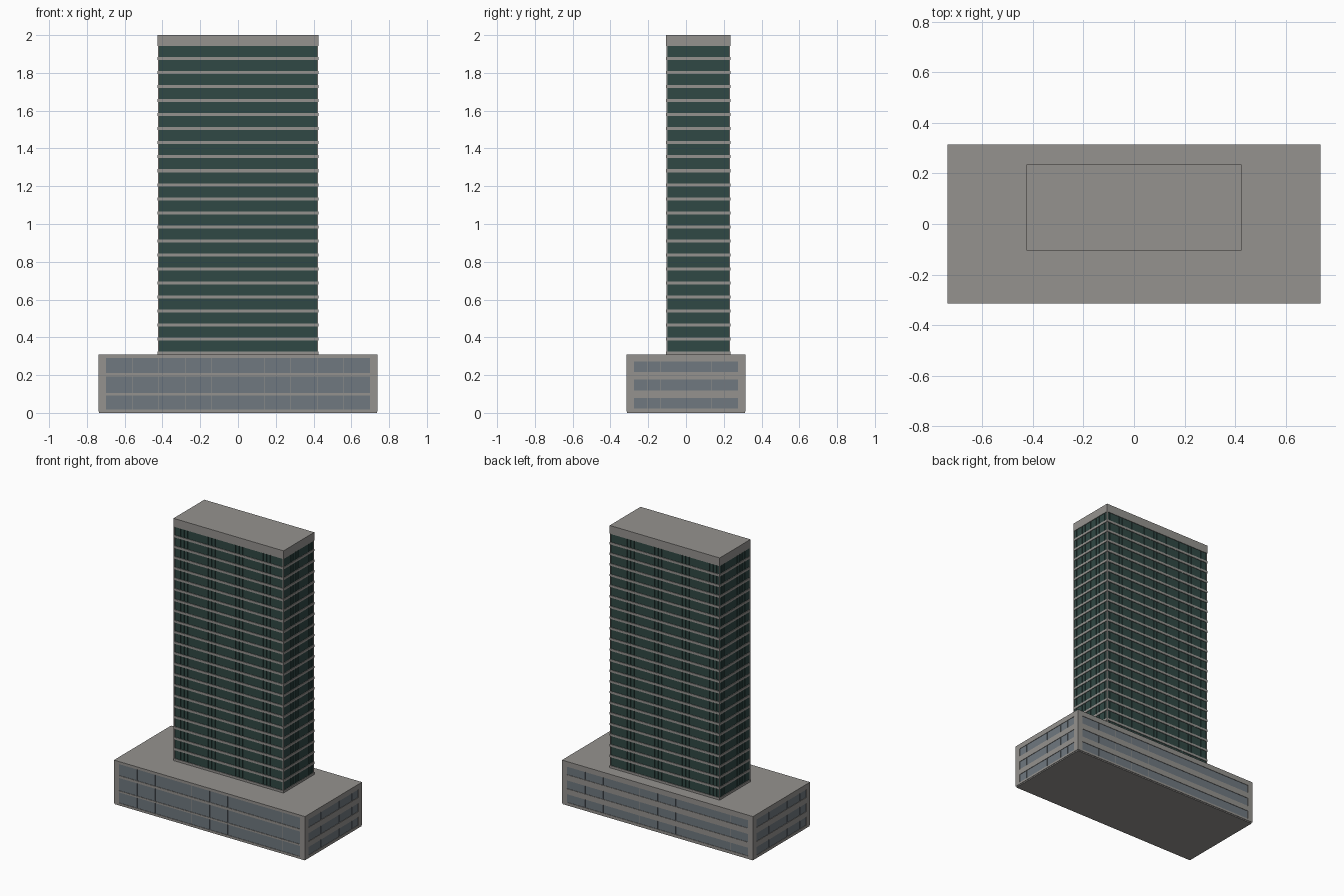
import bpy, bmesh

if "Cube" in bpy.data.objects:
    bpy.data.objects.remove(bpy.data.objects["Cube"])


def material(name, rgb):
    m = bpy.data.materials.new(name)
    m.diffuse_color = (*rgb, 1)
    m.use_nodes = True
    m.node_tree.nodes["Principled BSDF"].inputs["Base Color"].default_value = m.diffuse_color
    return m


CONCRETE = material("concrete", (0.30, 0.29, 0.275))
GREEN = material("green_glass", (0.03, 0.065, 0.058))
BLUE = material("blue_glass", (0.16, 0.19, 0.215))


def build(name, boxes, mat):
    """One object made of boxes, each (x0, x1, y0, y1, z0, z1)."""
    bm = bmesh.new()
    for x0, x1, y0, y1, z0, z1 in boxes:
        vs = bmesh.ops.create_cube(bm, size=1)["verts"]
        for v in vs:
            v.co.x = x0 if v.co.x < 0 else x1
            v.co.y = y0 if v.co.y < 0 else y1
            v.co.z = z0 if v.co.z < 0 else z1
    me = bpy.data.meshes.new(name)
    bm.to_mesh(me)
    bm.free()
    me.materials.append(mat)
    ob = bpy.data.objects.new(name, me)
    bpy.context.collection.objects.link(ob)
    return ob


def grow(b, d):
    """Widen a box footprint (x0, x1, y0, y1) by d on every side."""
    return b[0] - d, b[1] + d, b[2] - d, b[3] + d


# Podium
PX, PY, PH = 0.738, 0.315, 0.308
R = 0.003                        # window recess
core = (-PX + R, PX - R, -PY + R, PY - R)
FRONT = [(0.018, 0.092), (0.104, 0.193), (0.210, 0.290)]
OTHER = [(0.022, 0.080), (0.118, 0.176), (0.216, 0.272)]
WX, WY = 0.70, 0.275             # half widths of the glazed areas

build("podium_base", [(*core, 0, 0.008)], CONCRETE)
build("podium_core", [(*grow(core, -0.002), 0.008, PH - 0.002)], CONCRETE)
build("podium_roof", [(-PX, PX, -PY, PY, 0.290, PH)], CONCRETE)
build("podium_corners", [(min(a * PX, a * WX), max(a * PX, a * WX),
                          min(b * PY, b * WY), max(b * PY, b * WY), 0.008, 0.290)
                         for a in (-1, 1) for b in (-1, 1)], CONCRETE)


def gaps(bands):
    """Solid heights left between the window bands."""
    edges = [0.008] + [z for b in bands for z in b] + [0.290]
    return [(a, b) for a, b in zip(edges[::2], edges[1::2]) if b - a > 0.001]


build("podium_front_spandrels", [(-WX, WX, -PY, -WY, *g) for g in gaps(FRONT)], CONCRETE)
build("podium_back_spandrels", [(-WX, WX, WY, PY, *g) for g in gaps(OTHER)], CONCRETE)
build("podium_side_spandrels", [(*x, -WY, WY, *g) for g in gaps(OTHER)
                                for x in ((-PX, -WX), (WX, PX))], CONCRETE)

# Podium window panes, with narrow joints between bays
J = 0.0012


def bays(half, n):
    w = 2 * half / n
    return [(-half + i * w + J * (i > 0), -half + (i + 1) * w - J * (i < n - 1))
            for i in range(n)]


build("podium_front_windows", [(*x, -PY + R, -PY + 0.02, *z)
                               for x in bays(WX, 10) for z in FRONT], BLUE)
build("podium_back_windows", [(*x, PY - 0.02, PY - R, *z)
                              for x in bays(WX, 10) for z in OTHER], BLUE)
build("podium_side_windows", [(*x, *y, *z) for y in bays(WY, 8) for z in OTHER
                              for x in ((-PX + R, -PX + 0.02), (PX - 0.02, PX - R))], BLUE)

# Tower glass body, floor slabs and parapet
T = (-0.425, 0.425, -0.105, 0.235)
glass = grow(T, -0.004)
build("tower_glass", [(*glass, PH, 1.95)], GREEN)
build("tower_floor_slabs", [(*T, z - 0.008, z + 0.008)
                            for z in (0.316 + 0.0743 * i for i in range(22))], CONCRETE)
build("tower_parapet", [(*T, 1.942, 2.0)], CONCRETE)

# Tower corner posts
P = grow(T, -0.001)
build("tower_corner_posts", [(x, x + 0.006, y, y + 0.006, PH, 1.945)
                             for x in (P[0], P[1] - 0.006)
                             for y in (P[2], P[3] - 0.006)], CONCRETE)

# Tower window mullions, running behind the slab edges
M, H = grow(T, -0.002), 0.0013
NX, NY = 32, 12
xs = [T[0] + (T[1] - T[0]) * i / NX for i in range(1, NX)]
ys = [T[2] + (T[3] - T[2]) * i / NY for i in range(1, NY)]
build("tower_mullions_long_sides", [(x - H, x + H, M[2], M[3], PH, 1.945) for x in xs], GREEN)
build("tower_mullions_short_sides", [(M[0], M[1], y - H, y + H, PH, 1.945) for y in ys], GREEN)
